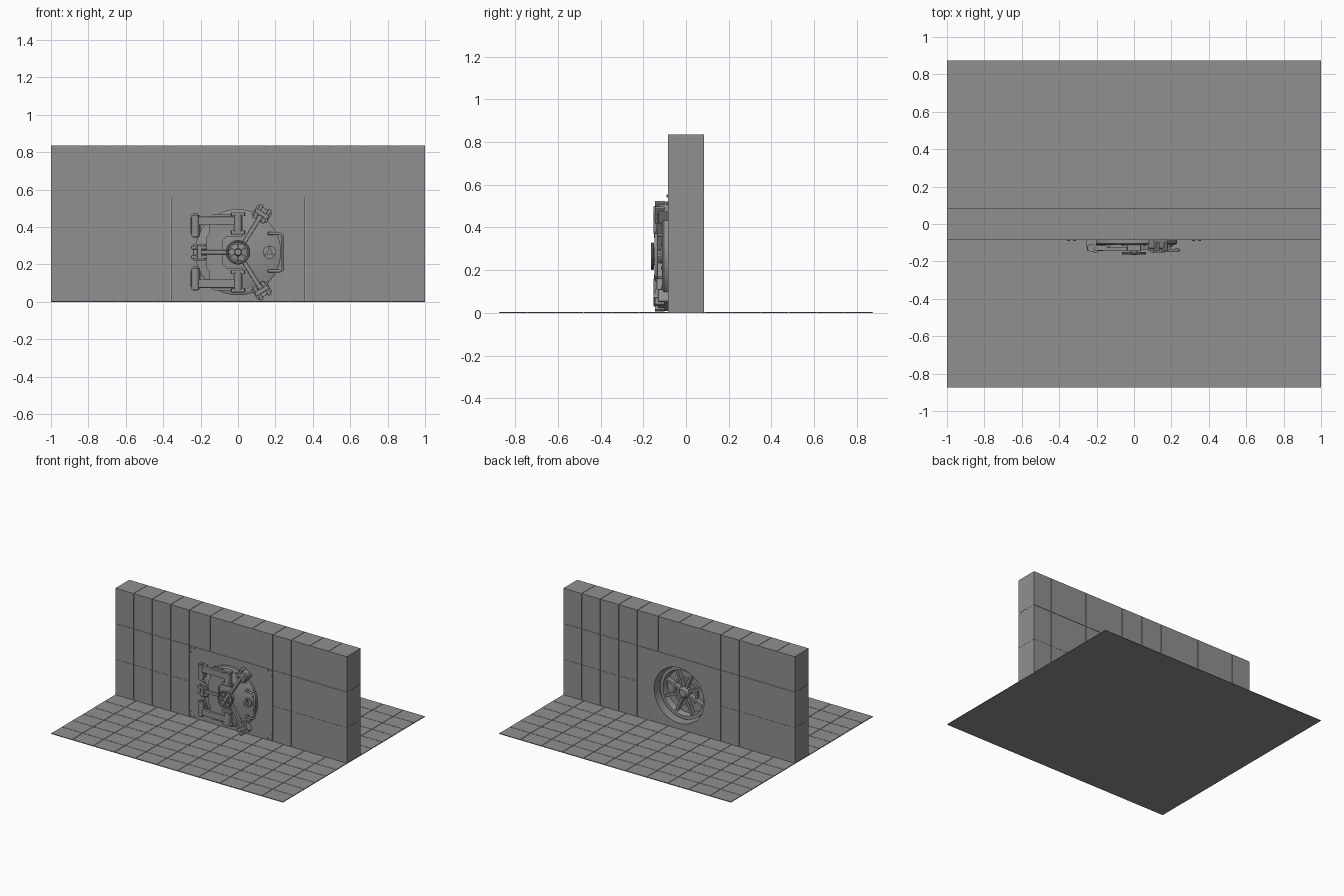
import bpy, bmesh, math
from mathutils import Matrix, Vector

if "Cube" in bpy.data.objects:
    bpy.data.objects.remove(bpy.data.objects["Cube"], do_unlink=True)

steel = bpy.data.materials.new("grey_steel")
steel.use_nodes = True
grey = (0.28, 0.28, 0.28, 1)
steel.diffuse_color = grey
steel.node_tree.nodes["Principled BSDF"].inputs["Base Color"].default_value = grey

CZ = 0.265            # height of the door centre
HUB = Matrix.Translation((0, 0, CZ))


def finish(name, bm, matrix=Matrix(), bevel=0, smooth=False):
    bmesh.ops.recalc_face_normals(bm, faces=bm.faces)
    mesh = bpy.data.meshes.new(name)
    bm.to_mesh(mesh)
    bm.free()
    mesh.materials.append(steel)
    obj = bpy.data.objects.new(name, mesh)
    bpy.context.collection.objects.link(obj)
    obj.matrix_world = matrix
    if bevel:
        mod = obj.modifiers.new("Bevel", "BEVEL")
        mod.width, mod.segments = bevel, 2
    if smooth:
        bpy.ops.object.select_all(action="DESELECT")
        obj.select_set(True)
        bpy.context.view_layer.objects.active = obj
        bpy.ops.object.shade_smooth_by_angle(angle=math.radians(35))
    return obj


def boxes(name, spans, matrix=Matrix(), bevel=0):
    """Each span is (x0, x1, y0, y1, z0, z1)."""
    bm = bmesh.new()
    for x0, x1, y0, y1, z0, z1 in spans:
        place = Matrix.Translation(((x0 + x1) / 2, (y0 + y1) / 2, (z0 + z1) / 2))
        size = Matrix.Diagonal((x1 - x0, y1 - y0, z1 - z0, 1))
        bmesh.ops.create_cube(bm, size=1, matrix=place @ size)
    return finish(name, bm, matrix, bevel)


def lathe(name, profile, matrix=HUB, steps=48):
    """Spin (radius, y) points around the y axis."""
    bm = bmesh.new()
    verts = [bm.verts.new((r, y, 0)) for r, y in profile]
    edges = [bm.edges.new(pair) for pair in zip(verts, verts[1:])]
    bmesh.ops.spin(bm, geom=verts + edges, cent=(0, 0, 0), axis=(0, 1, 0),
                   angle=math.tau, steps=steps)
    bmesh.ops.remove_doubles(bm, verts=bm.verts, dist=0.0002)
    return finish(name, bm, matrix, smooth=True)


def disc(name, r, y0, y1, x=0, z=CZ, steps=16):
    return lathe(name, [(0, y0), (r, y0), (r, y1), (0, y1)],
                 Matrix.Translation((x, 0, z)), steps)


def upright(name, r, x, y, z0, z1):
    bm = bmesh.new()
    bmesh.ops.create_cone(bm, cap_ends=True, segments=24, radius1=r, radius2=r,
                          depth=z1 - z0)
    finish(name, bm, Matrix.Translation((x, y, (z0 + z1) / 2)), smooth=True)


def plate(name, outline, y0, y1, bevel=0):
    bm = bmesh.new()
    face = bm.faces.new([bm.verts.new((x, y0, z)) for x, z in outline])
    new = bmesh.ops.extrude_face_region(bm, geom=[face])["geom"]
    bmesh.ops.translate(bm, vec=(0, y1 - y0, 0),
                        verts=[v for v in new if isinstance(v, bmesh.types.BMVert)])
    finish(name, bm, bevel=bevel)


def tube(name, points, r):
    curve = bpy.data.curves.new(name, "CURVE")
    curve.dimensions = "3D"
    curve.bevel_depth, curve.bevel_resolution = r, 3
    curve.use_fill_caps = True
    line = curve.splines.new("POLY")
    line.points.add(len(points) - 1)
    for p, co in zip(line.points, points):
        p.co = (*co, 1)
    curve.materials.append(steel)
    bpy.context.collection.objects.link(bpy.data.objects.new(name, curve))


def around(angle):
    return HUB @ Matrix.Rotation(-math.radians(angle), 4, "Y")


# Floor: thin base with tiles on both sides of the wall
G = 0.0015
W, D = 2 / 11, 0.79 / 6
boxes("floor_base", [(-1, 1, -0.875, 0.875, 0, 0.002)])
tiles = []
for start in (-0.875, 0.085):
    for i in range(11):
        for j in range(6):
            x, y = -1 + i * W, start + j * D
            tiles.append((x + G, x + W - G, y + G, y + D - G, 0.001, 0.005))
boxes("floor_tiles", tiles)

# Wall: recessed core with stone blocks around the door panel
T, TOP, ROW, P = 0.085, 0.835, 0.56, 0.36
I = T - 0.003
boxes("wall_core", [(-1 + 0.003, -P, -I, I, 0.002, ROW), (P, 1 - 0.003, -I, I, 0.002, ROW),
                    (-1 + 0.003, 1 - 0.003, -I, I, ROW - 0.004, TOP - 0.003)])
outer = [P + 0.16 * i for i in range(5)]
seams = [-x for x in reversed(outer)] + [-0.18, 0, 0.18] + outer
blocks = []
for a, b in zip(seams, seams[1:]):
    blocks.append((a + G, b - G, -T, T, ROW + G, TOP))
    if abs(a + b) / 2 > P:
        for z in (0.002, ROW / 2):
            blocks.append((a + G, b - G, -T, T, z + G, z + ROW / 2 - G))
boxes("wall_blocks", blocks)

# Door panel with a round opening
panel = boxes("door_panel", [(-P + G, P - G, -T, T, 0.002, ROW - G)])
cutter = disc("opening_cutter", 0.215, -0.2, 0.2, steps=64)
cutter.hide_render = True
cut = panel.modifiers.new("Opening", "BOOLEAN")
cut.operation, cut.solver, cut.object = "DIFFERENCE", "EXACT", cutter
bpy.context.view_layer.objects.active = panel
bpy.ops.object.modifier_apply(modifier=cut.name)
bpy.data.objects.remove(cutter, do_unlink=True)

# Corner bolts in threes
for sx in (-1, 1):
    for z, dz in ((0.546, -0.034), (0.016, 0.034)):
        for x, zz in ((0.35, z), (0.318, z), (0.35, z + dz)):
            disc("panel_bolt", 0.007, -0.091, -0.08, sx * x, zz, 8)

# Door: flanged front and a plug filling the opening
lathe("door_disc", [(0, -0.112), (0.215, -0.112), (0.23, -0.104), (0.23, -0.085),
                    (0.207, -0.085), (0.2, 0.035), (0.175, 0.035), (0.165, -0.01),
                    (0, -0.01)], steps=64)
for k in range(12):
    a = math.radians(30 * k + 15)
    disc("rim_bolt", 0.007, -0.117, -0.11, 0.21 * math.cos(a), CZ + 0.21 * math.sin(a), 8)

# Back of the door: spoked frame
lathe("rear_inner_ring", [(0.09, -0.012), (0.09, 0.008), (0.105, 0.008), (0.105, -0.012)])
lathe("rear_hub", [(0, 0.04), (0.03, 0.04), (0.035, 0.034), (0.045, 0.02), (0.045, -0.012)])
for k in range(8):
    boxes("rear_spoke", [(0.03, 0.172, -0.012, 0.025, -0.009, 0.009)], around(45 * k + 22.5))

# Crane hinge: yoke plate, outer and inner barrels, arms
half = [(-0.17, 0), (-0.17, 0.08), (-0.155, 0.1), (-0.155, 0.18), (-0.13, 0.205),
        (0.0, 0.205), (0.025, 0.19), (0.025, 0.085), (-0.06, 0.085), (-0.08, 0.065),
        (-0.08, 0)]
outline = [(x, CZ + z) for x, z in half] + [(x, CZ - z) for x, z in reversed(half[1:-1])]
plate("hinge_yoke", outline, -0.126, -0.11)
for s in (-1, 1):
    low, high = sorted((CZ + s * 0.085, CZ + s * 0.2))
    upright("outer_hinge_barrel", 0.021, -0.228, -0.128, low, high)
    upright("outer_hinge_pin", 0.012, -0.228, -0.128, low - 0.008, high + 0.008)
    boxes("outer_hinge_mount", [(-0.255, -0.2, -0.12, -0.08, low + 0.015, high - 0.015)])
    arm = sorted((CZ + s * 0.145, CZ + s * 0.19))
    boxes("hinge_arm", [(-0.225, 0.0, -0.142, -0.115, *arm)], bevel=0.004)
    low, high = sorted((CZ + s * 0.095, CZ + s * 0.215))
    upright("inner_hinge_barrel", 0.022, 0.0, -0.13, low + 0.012, high - 0.012)
    boxes("inner_hinge_lugs", [(-0.037, 0.037, -0.145, -0.11, z, z + 0.022)
                               for z in (low, high - 0.022)], bevel=0.004)

# Three locking bars, each with a clamp at the rim
for angle, reach in ((58, 0.235), (-58, 0.235), (180, 0.2)):
    m = around(angle)
    boxes("locking_bar", [(0.03, reach, -0.137, -0.112, -0.011, 0.011)], m, 0.003)
    boxes("clamp_base", [(reach - 0.025, reach + 0.04, -0.13, -0.08, -0.045, 0.045)], m, 0.003)
    boxes("clamp_jaws", [(reach - 0.035, reach + 0.05, -0.145, -0.1, z, z + 0.018)
                         for z in (-0.034, 0.016)], m, 0.003)
    boxes("clamp_bolt", [(reach - 0.005, reach + 0.018, -0.152, -0.12, -0.04, 0.04)], m, 0.003)

# Handwheel
lathe("wheel_boss", [(0, -0.165), (0.016, -0.165), (0.02, -0.158), (0.02, -0.14),
                     (0.045, -0.135), (0.045, -0.11)], steps=32)
ring = [(0.058 + 0.007 * math.cos(math.tau * k / 8), -0.157 + 0.007 * math.sin(math.tau * k / 8))
        for k in range(9)]
lathe("wheel_rim", ring)
for k in range(6):
    boxes("wheel_spoke", [(0.012, 0.056, -0.161, -0.153, -0.004, 0.004)], around(60 * k + 30))

# Small lock dial with three fins
disc("dial_plate", 0.035, -0.122, -0.11, 0.168, CZ, 32)
disc("dial_core", 0.012, -0.14, -0.12, 0.168, CZ, 16)
for k in range(3):
    boxes("dial_fin", [(0, 0.03, -0.135, -0.12, -0.005, 0.005)],
          Matrix.Translation((0.168, 0, 0)) @ around(120 * k + 90))

# Pull handle
bend = [(0.165, -0.11, 0.1), (0.165, -0.14, 0.1), (0.225, -0.14, 0.1), (0.24, -0.14, 0.09)]
path = bend + [(x, y, -z) for x, y, z in reversed(bend)]
tube("pull_handle", [Vector(p) + Vector((0, 0, CZ)) for p in path], 0.008)
